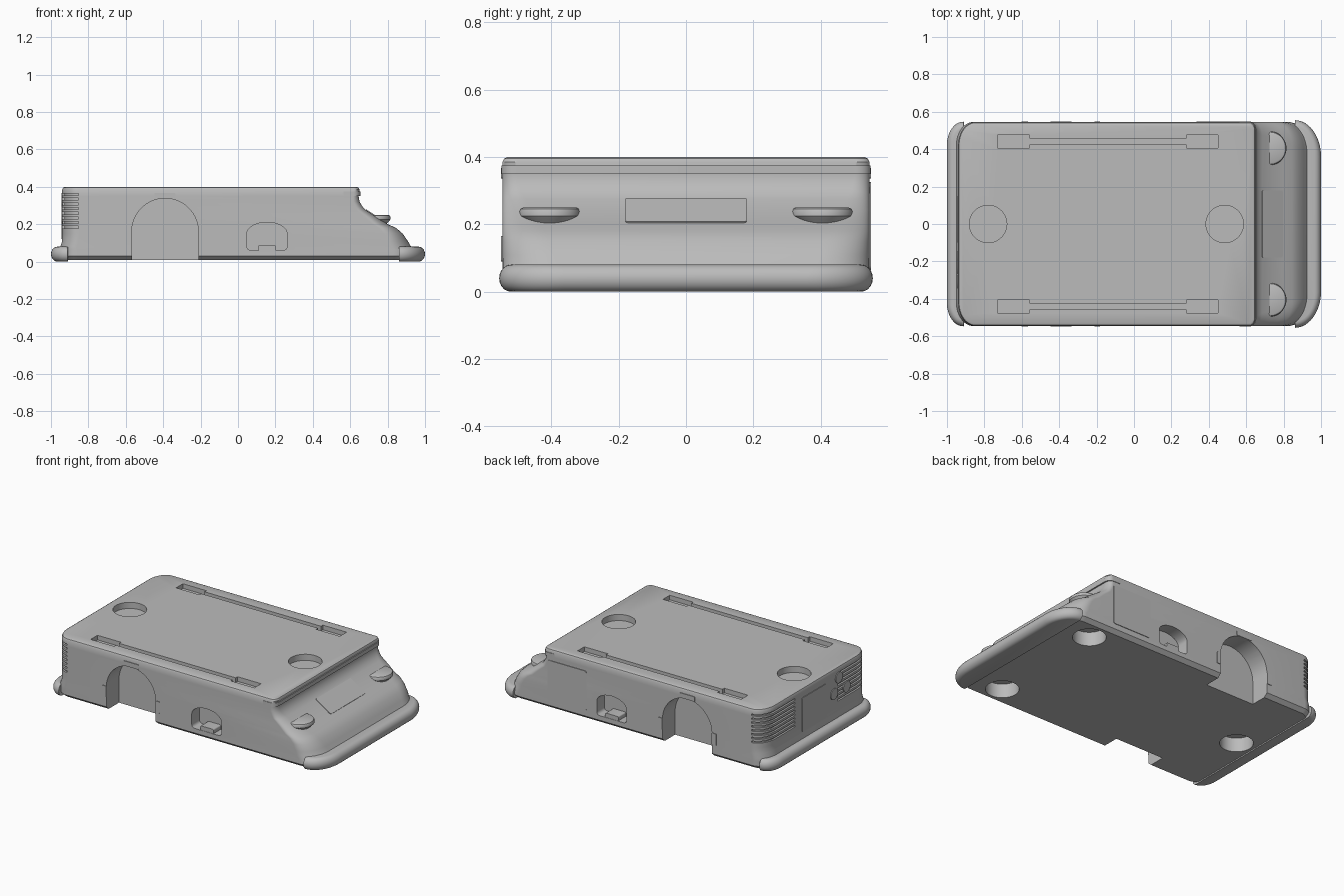
import bpy, bmesh, math
from mathutils import Matrix

if "Cube" in bpy.data.objects:
    bpy.data.objects.remove(bpy.data.objects["Cube"])

grey = bpy.data.materials.new("plain grey")
grey.use_nodes = True
tone = (0.5, 0.5, 0.5, 1)
grey.diffuse_color = tone
grey.node_tree.nodes["Principled BSDF"].inputs["Base Color"].default_value = tone


def finish(name, bm):
    bmesh.ops.recalc_face_normals(bm, faces=bm.faces)
    mesh = bpy.data.meshes.new(name)
    bm.to_mesh(mesh)
    bm.free()
    mesh.materials.append(grey)
    obj = bpy.data.objects.new(name, mesh)
    bpy.context.collection.objects.link(obj)
    return obj


def arc(cx, cy, rx, ry, start, end, n=12):
    steps = [math.radians(start + (end - start) * i / n) for i in range(n + 1)]
    return [(cx + rx * math.cos(a), cy + ry * math.sin(a)) for a in steps]


def ring(x0, x1, hy, rear, front, k, cy):
    pts = []
    for i, (r, sx, sy) in enumerate([(front, 1, 1), (rear, -1, 1), (rear, -1, -1), (front, 1, -1)]):
        cx = x1 - r if sx > 0 else x0 + r
        pts += arc(cx, cy + sy * (hy - k * r), r, k * r, 90 * i, 90 * i + 90)
    return pts


def loft(name, levels, k=1.4, cy=0):
    """Stack rounded rectangles: z, rear x, front x, half width, rear and front corner radius."""
    bm = bmesh.new()
    loops = [[bm.verts.new((x, y, z)) for x, y in ring(*spec, k, cy)] for z, *spec in levels]
    for low, high in zip(loops, loops[1:]):
        for i in range(len(low)):
            j = (i + 1) % len(low)
            bm.faces.new((low[i], low[j], high[j], high[i]))
    bm.faces.new(loops[0][::-1])
    bm.faces.new(loops[-1])
    return finish(name, bm)


def prism(name, pts, axis, a, b):
    place = {"X": lambda u, v, t: (t, u, v), "Y": lambda u, v, t: (u, t, v),
             "Z": lambda u, v, t: (u, v, t)}[axis]
    bm = bmesh.new()
    low, high = [[bm.verts.new(place(u, v, t)) for u, v in pts] for t in (a, b)]
    for i in range(len(pts)):
        j = (i + 1) % len(pts)
        bm.faces.new((low[i], low[j], high[j], high[i]))
    bm.faces.new(low[::-1])
    bm.faces.new(high)
    return finish(name, bm)


def rect(u0, u1, v0, v1, r=0.008):
    return (arc(u1 - r, v1 - r, r, r, 0, 90, 3) + arc(u0 + r, v1 - r, r, r, 90, 180, 3)
            + arc(u0 + r, v0 + r, r, r, 180, 270, 3) + arc(u1 - r, v0 + r, r, r, 270, 360, 3))


# Body shell: straight sides, swept nose, rounded rear corners
nose = [(0.03, 0.945, 0.12), (0.06, 0.94, 0.12), (0.08, 0.925, 0.12), (0.11, 0.908, 0.11),
        (0.15, 0.88, 0.1), (0.18, 0.845, 0.09), (0.2, 0.8, 0.08), (0.24, 0.739, 0.06),
        (0.275, 0.685, 0.05), (0.295, 0.665, 0.04), (0.32, 0.65, 0.035), (0.35, 0.645, 0.03),
        (0.385, 0.65, 0.03)]
levels = [(0.008, -0.93, 0.925, 0.52, 0.07, 0.1)]
levels += [(z, -0.95 if z < 0.09 else -0.94, x, 0.545, 0.09, r) for z, x, r in nose]
levels += [(0.395, -0.935, 0.645, 0.54, 0.085, 0.028), (0.4, -0.925, 0.635, 0.53, 0.075, 0.024)]
body = loft("body_shell", levels)

# Cutters: top cups and caster wells
cutters = []
for x in (-0.78, 0.485):
    cutters.append(prism("cup_cutter", arc(x, 0, 0.1, 0.1, 0, 352.5, 47), "Z", 0.36, 0.45))
for x, y in ((-0.79, 0), (0.68, 0.4), (0.68, -0.4)):
    cutters.append(prism("caster_cutter", arc(x, y, 0.1, 0.1, 0, 352.5, 47), "Z", -0.05, 0.1))

for s in (-1, 1):
    # Rail slots with wide ends
    half = [(-0.73, 0.035), (-0.56, 0.035), (-0.56, 0.016), (0.28, 0.016), (0.28, 0.035), (0.45, 0.035)]
    slot = half + [(x, -y) for x, y in reversed(half)]
    cutters.append(prism("slot_cutter", [(x, s * 0.44 + y) for x, y in slot], "Z", 0.37, 0.45))
    # Wheel arch and charging pocket
    wheel = arc(-0.39, 0.16, 0.178, 0.178, 0, 180, 32) + [(-0.568, -0.05), (-0.212, -0.05)]
    cutters.append(prism("arch_cutter", wheel, "Y", s * 0.415, s * 0.7))
    pocket = arc(0.155, 0.15, 0.107, 0.06, 0, 180, 20) + arc(0.068, 0.08, 0.02, 0.02, 180, 270, 4)
    pocket += arc(0.242, 0.08, 0.02, 0.02, 270, 360, 4)
    cutters.append(prism("pocket_cutter", pocket, "Y", s * 0.465, s * 0.7))
    # Vent slits wrapped round the rear corners
    inner = arc(-0.85, 0.419, 0.078, 0.114, 92, 180) + [(-0.928, 0.22)]
    outer = arc(-0.85, 0.419, 0.13, 0.166, 92, 180) + [(-0.98, 0.22)]
    slit = [(x, s * y) for x, y in inner + outer[::-1]]
    for i in range(8):
        z = 0.178 + i * 0.025
        cutters.append(prism("vent_cutter", slit, "Z", z, z + 0.011))

bpy.context.view_layer.objects.active = body
for c in cutters:
    mod = body.modifiers.new("cut", "BOOLEAN")
    mod.operation = "DIFFERENCE"
    mod.solver = "EXACT"
    mod.object = c
    bpy.ops.object.modifier_apply(modifier=mod.name)
    bpy.data.objects.remove(c)
parts = [body]

# Rounded bumpers at both ends
front, rear = [], []
for i in range(11):
    a = math.radians(-90 + 18 * i)
    z, d = 0.04 + 0.04 * math.sin(a), 0.035 * (1 - math.cos(a))
    front.append((z, 0.86, 1 - d, 0.555 - d, 0.002, 0.14 - d))
    rear.append((z, -1 + d, -0.91, 0.547 - d, 0.088 - d, 0.002))
parts += [loft("front_bumper", front), loft("rear_bumper", rear)]

for s, side in ((-1, "right"), (1, "left")):
    # Nose lamps
    lamp = [(0.17, 0.05), (0.2, 0.025), (0.216, 0.008), (0.225, 0), (0.238, 0), (0.246, 0.004), (0.25, 0.012)]
    parts.append(loft(side + "_lamp", [(z, 0.63 + d, 0.815 - d, 0.09 - d, 0.089 - d, 0.089 - d)
                                       for z, d in lamp], 1, s * 0.405))
    # Sensor tabs round the wheel arch
    for x0, x1, z0, z1 in ((-0.447, -0.335, 0.336, 0.367), (-0.602, -0.568, 0.09, 0.166),
                           (-0.212, -0.183, 0.09, 0.166)):
        parts.append(prism(side + "_arch_tab", rect(x0, x1, z0, z1, 0.005), "Y", s * 0.52, s * 0.549))
    # Contact block in the pocket
    parts.append(prism(side + "_contact_block", rect(0.108, 0.203, 0.055, 0.088), "Y", s * 0.44, s * 0.543))
    # Light strip under the front lid edge
    out = [(0.565, 0.548)] + arc(0.618, 0.505, 0.036, 0.043, 90, 0, 8) + [(0.654, 0)]
    back = [(0.565, 0.53), (0.61, 0.53), (0.635, 0.5), (0.635, 0)]
    parts.append(prism(side + "_light_strip", [(x, s * y) for x, y in out + back[::-1]], "Z", 0.35, 0.375))

# Nose display plate lying on the slope
display = prism("nose_display", rect(-0.065, 0.065, -0.18, 0.18), "Z", -0.004, 0.004)
tilt = math.atan2(0.075, 0.115)
display.data.transform(Matrix.Translation((0.739, 0, 0.24)) @ Matrix.Rotation(tilt, 4, "Y"))
parts.append(display)

# Side hatch, rear panel and rear buttons
parts.append(prism("side_hatch", rect(0.335, 0.615, 0.065, 0.325, 0.012), "Y", 0.54, 0.549))
parts.append(prism("rear_panel", rect(-0.1, 0.15, 0.12, 0.34), "X", -0.944, -0.936))
for y, z in ((-0.23, 0.33), (-0.31, 0.24), (-0.18, 0.24)):
    parts.append(prism("rear_button", arc(y, z, 0.036, 0.036, 0, 345, 23), "X", -0.945, -0.936))

bpy.ops.object.select_all(action="DESELECT")
for obj in parts:
    obj.select_set(True)
bpy.context.view_layer.objects.active = body
bpy.ops.object.shade_smooth_by_angle(angle=math.radians(35))
